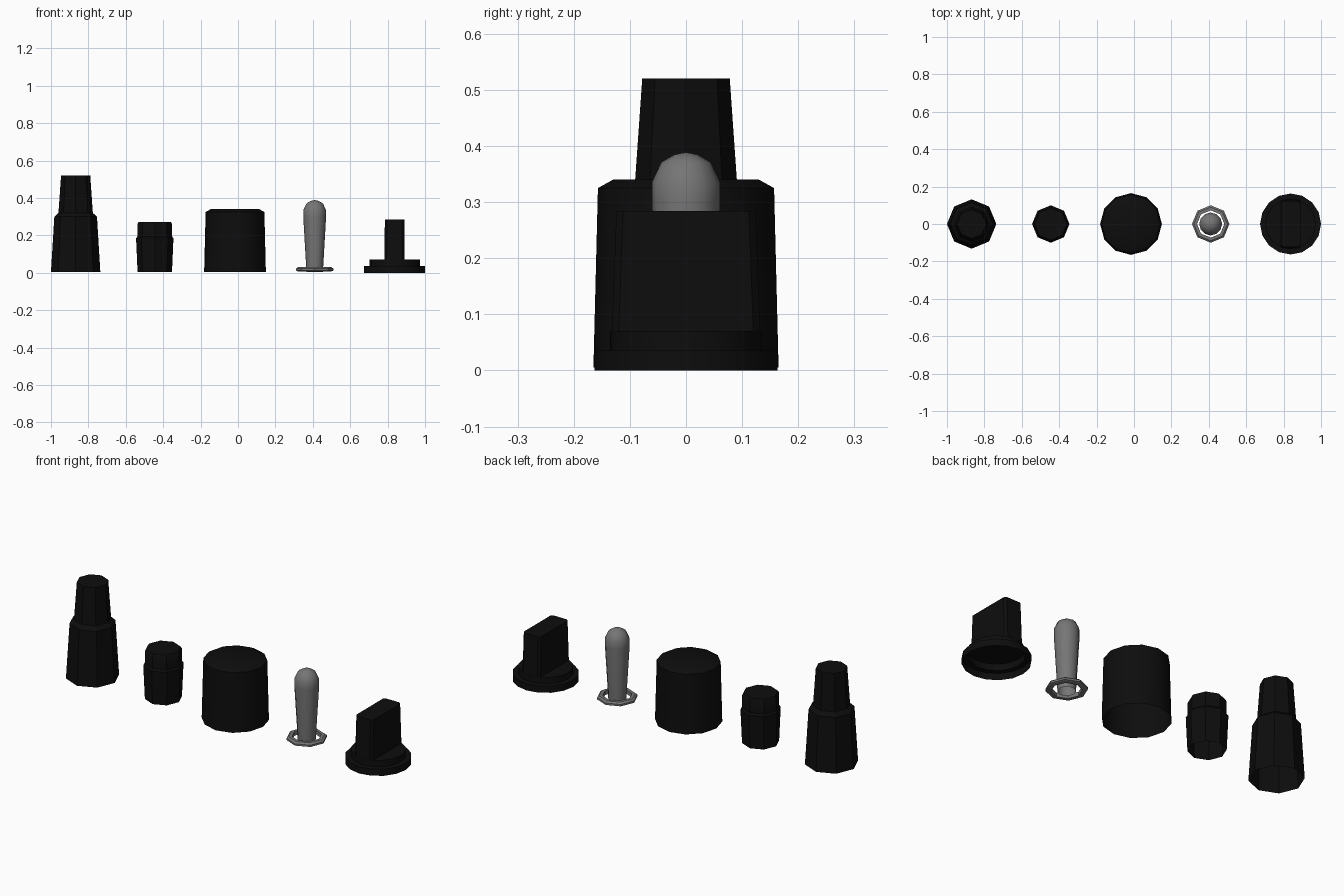
import bpy
import bmesh
import math

cube = bpy.data.objects.get("Cube")
if cube:
    bpy.data.objects.remove(cube)


def make_material(name, value):
    mat = bpy.data.materials.new(name)
    mat.use_nodes = True
    colour = (value, value, value, 1)
    mat.diffuse_color = colour
    mat.node_tree.nodes["Principled BSDF"].inputs["Base Color"].default_value = colour
    return mat


black = make_material("black_plastic", 0.004)
grey = make_material("grey_metal", 0.18)


def finish(name, bm, mat, x, angle):
    bmesh.ops.recalc_face_normals(bm, faces=bm.faces)
    mesh = bpy.data.meshes.new(name)
    bm.to_mesh(mesh)
    bm.free()
    mesh.materials.append(mat)
    obj = bpy.data.objects.new(name, mesh)
    obj.location.x = x
    bpy.context.collection.objects.link(obj)
    bpy.ops.object.select_all(action="DESELECT")
    obj.select_set(True)
    bpy.context.view_layer.objects.active = obj
    bpy.ops.object.shade_smooth_by_angle(angle=math.radians(angle))
    return obj


def bridge(bm, low, high):
    n = len(low)
    for i in range(n):
        j = (i + 1) % n
        bm.faces.new((low[i], low[j], high[j], high[i]))


def lathe(name, profile, sides, mat, x, closed=False, angle=30):
    """Spin (radius, height) pairs; open below and capped on top unless closed."""
    bm = bmesh.new()
    rings = []
    for r, z in profile:
        turns = [math.tau * i / sides for i in range(sides)]
        rings.append([bm.verts.new((r * math.cos(a), r * math.sin(a), z)) for a in turns])
    for low, high in zip(rings, rings[1:]):
        bridge(bm, low, high)
    if closed:
        bridge(bm, rings[-1], rings[0])
    else:
        bm.faces.new(rings[-1])
    return finish(name, bm, mat, x, angle)


# Tall stepped knob
lathe("tall_knob", [(.132, .005), (.114, .30), (.092, .32), (.078, .52)], 8, black, -.868)

# Small stepped knob
lathe("small_knob", [(.092, .004), (.10, .185), (.092, .195), (.092, .262), (.086, .272)],
      8, black, -.445)

# Wide knob with a bevelled top
lathe("wide_knob", [(.165, .005), (.157, .325), (.13, .34)], 12, black, -.016)

# Toggle lever and the loose ring nut around its foot
lathe("toggle_lever", [(.044, .005), (.061, .30), (.061, .335), (.044, .371), (.02, .385), (.004, .388)],
      12, grey, .41, angle=60)
lathe("toggle_nut", [(.10, .012), (.10, .022), (.09, .03), (.073, .03), (.073, .008), (.09, .008)],
      8, grey, .41, closed=True)

# Pointer knob: stepped skirt with a tapered bar grip
lathe("pointer_skirt", [(.163, 0), (.163, .036), (.135, .036), (.135, .07)], 16, black, .837)


def grip_ring(bm, half_x, half_y, z, cut):
    corner = [(half_x, half_y - cut), (half_x - cut, half_y)]
    quarter = corner + [(-px, py) for px, py in reversed(corner)]
    outline = quarter + [(-px, -py) for px, py in quarter]
    return [bm.verts.new((px, py, z)) for px, py in outline]


grip = bmesh.new()
foot = grip_ring(grip, .054, .132, .07, .012)
top = grip_ring(grip, .052, .124, .284, .012)
bridge(grip, foot, top)
grip.faces.new(top)
finish("pointer_grip", grip, black, .837, 30)
